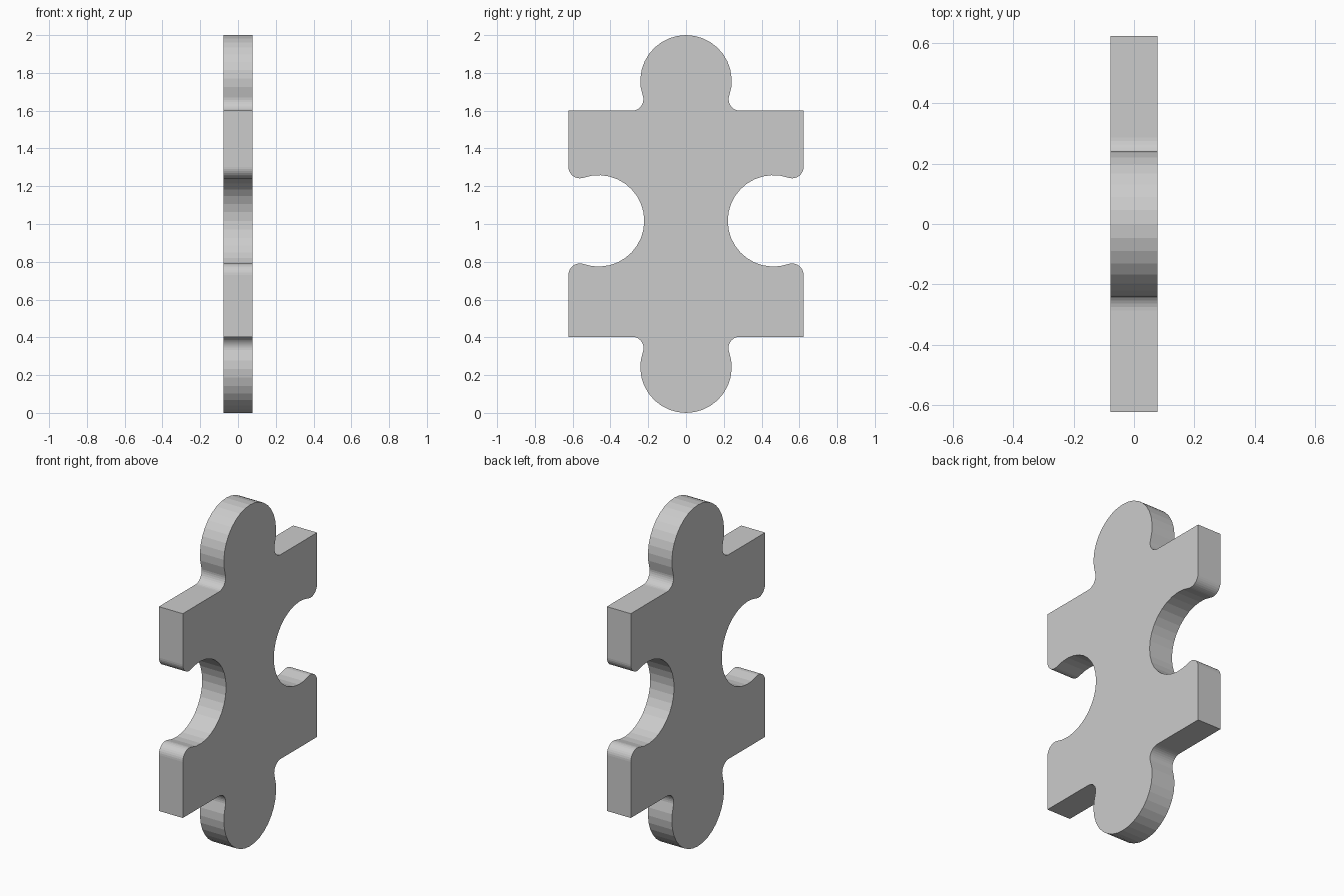
import bpy, bmesh
from math import acos, asin, cos, sin, degrees, radians, sqrt

if "Cube" in bpy.data.objects:
    bpy.data.objects.remove(bpy.data.objects["Cube"])

HALF_T = 0.0775             # half thickness along x
HALF_W = 0.622              # half width of the body along y
BOTTOM, TOP = 0.403, 1.60   # body edges along z
R, F = 0.242, 0.06          # knob / socket radius, fillet radius
SOCKET_Y, SOCKET_Z = 0.463, 1.0165


def arc(cy, cz, r, a0, a1, n):
    angles = [radians(a0 + (a1 - a0) * i / n) for i in range(n + 1)]
    return [(cy + r * cos(a), cz + r * sin(a)) for a in angles]


def knob(kz, edge, side):
    """Half knob from its tip to the body edge, side = +1 up, -1 down."""
    dz = abs(kz - (edge + side * F))
    fy = sqrt((R + F) ** 2 - dz ** 2)
    t = degrees(asin(dz / (R + F)))
    return (arc(0, kz, R, side * 90, -side * t, 10)
            + arc(fy, edge + side * F, F, side * (180 - t), side * 270, 10)[1:])


# Half outline: top knob, rounded side socket, bottom knob
dy = HALF_W - F - SOCKET_Y
dz = sqrt((R + F) ** 2 - dy ** 2)
t = degrees(acos(dy / (R + F)))
half = knob(2 - R, TOP, 1) + [(HALF_W, TOP)]
half += arc(HALF_W - F, SOCKET_Z + dz, F, 0, t - 180, 10)
half += arc(SOCKET_Y, SOCKET_Z, R, t, 360 - t, 20)[1:]
half += arc(HALF_W - F, SOCKET_Z - dz, F, 180 - t, 0, 10)[1:]
half += [(HALF_W, BOTTOM)] + knob(R, BOTTOM, -1)[::-1]

# Mirror across y and extrude along x
outline = half + [(-y, z) for y, z in half[-2:0:-1]]
bm = bmesh.new()
face = bm.faces.new([bm.verts.new((-HALF_T, y, z)) for y, z in outline])
ext = bmesh.ops.extrude_face_region(bm, geom=[face], use_keep_orig=True)
moved = [v for v in ext["geom"] if isinstance(v, bmesh.types.BMVert)]
bmesh.ops.translate(bm, verts=moved, vec=(2 * HALF_T, 0, 0))
bmesh.ops.recalc_face_normals(bm, faces=bm.faces)

mesh = bpy.data.meshes.new("jigsaw_piece")
bm.to_mesh(mesh)
bm.free()
bpy.context.collection.objects.link(bpy.data.objects.new("jigsaw_piece", mesh))
